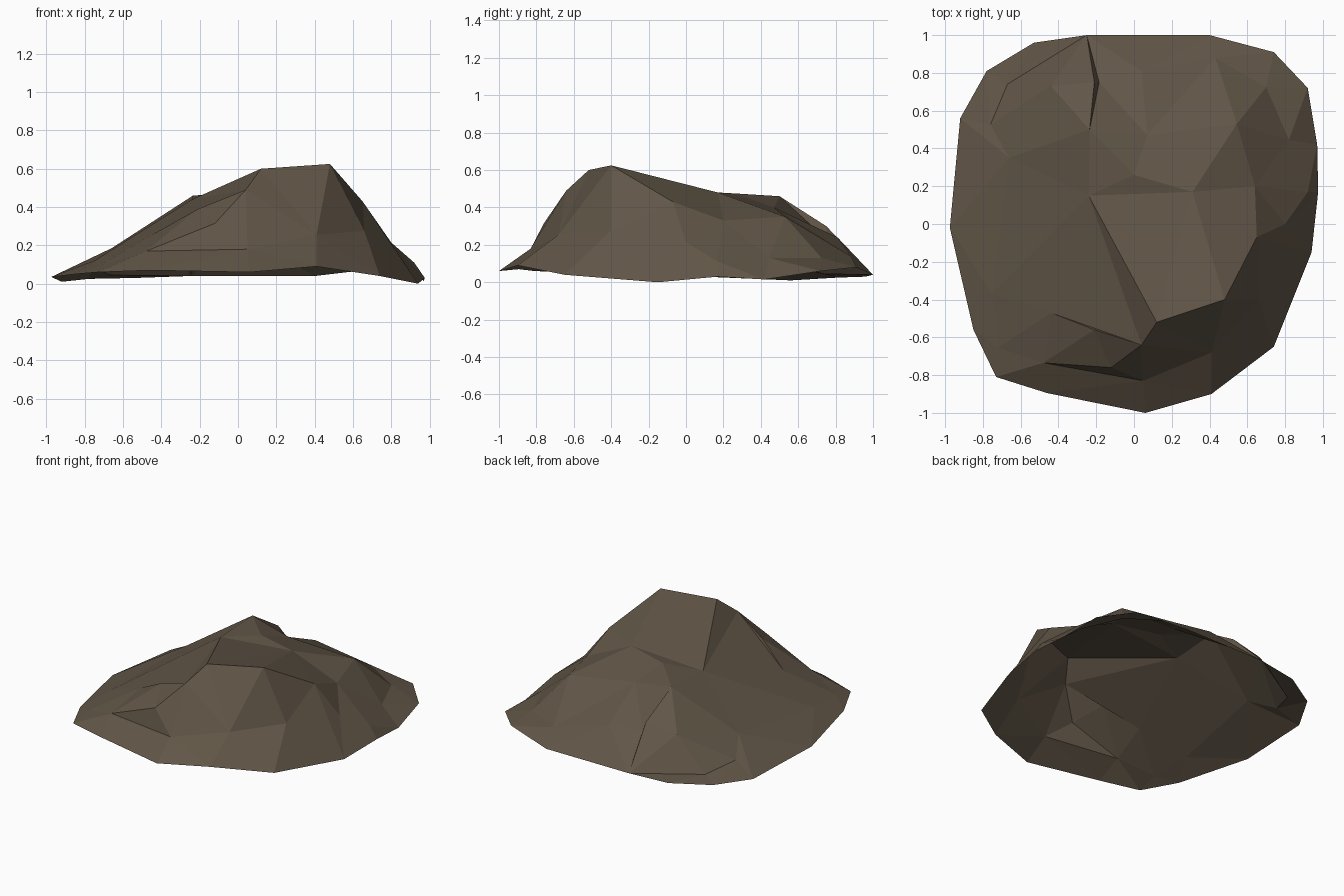
import bpy, bmesh
from itertools import combinations

if "Cube" in bpy.data.objects:
    bpy.data.objects.remove(bpy.data.objects["Cube"])

# Uneven ground outline of the open rock shell, anticlockwise from the front
rim = [(.06, -1, .06), (.41, -.90, .09), (.74, -.65, .04), (.94, -.15, 0),
       (.975, .17, .03), (.97, .42, .015), (.92, .72, .06), (.74, .91, .08),
       (.40, 1, .04), (-.25, 1, .04), (-.53, .96, .03), (-.78, .81, .025),
       (-.92, .56, .01), (-.975, -.02, .035), (-.85, -.56, .05),
       (-.73, -.81, .06), (-.46, -.895, .07)]

# Crest of the front cliff: left foot, up over the two peaks, down to the right
crest = [(-.48, -.735, .17), (-.12, -.76, .315), (.04, -.64, .49), (.12, -.52, .60),
         (.48, -.40, .625), (.65, -.07, .43), (.80, 0, .215), (.92, .17, .11)]

# Foot of the cliff
cliff = [(.05, -.83, .18), (.41, -.68, .255), (.66, -.40, .275)]

# Back shoulder and gully
back = [(.31, .17, .48), (0, .26, .475), (-.24, .15, .44), (-.235, .50, .46),
        (-.21, .75, .30), (.07, .47, .40), (.04, .81, .24), (.43, .88, .14),
        (.545, .53, .35), (.64, .20, .33), (.82, .445, .13), (.70, .725, .13),
        (-.185, .75, .23)]

# Left slope
left = [(-.44, .73, .265), (-.67, .74, .045), (-.76, .525, .09), (-.66, .35, .185),
        (-.75, -.37, .12), (-.72, -.655, .095), (-.21, -.56, .39), (-.44, -.47, .26)]

points = rim + crest + cliff + back + left


def chain(*pts):
    """Consecutive edges through the given points."""
    return list(zip(pts, pts[1:]))


# Creases that must stay as edges
creases = chain(*crest) + chain(crest[1], cliff[0], crest[0])
creases += chain(crest[4], cliff[1], cliff[2], crest[4])
creases += chain(crest[4], back[0], back[2], crest[3])
creases += chain(back[4], back[3], back[12]) + chain(back[3], left[3])
creases += chain(rim[9], left[1])


def turn(a, b, c):
    return (b[0] - a[0]) * (c[1] - a[1]) - (b[1] - a[1]) * (c[0] - a[0])


def circle_is_empty(a, b, c):
    """True if no other point lies in the circle through a, b, c (in plan)."""
    for p in points:
        if p in (a, b, c):
            continue
        (ax, ay), (bx, by), (cx, cy) = [(q[0] - p[0], q[1] - p[1]) for q in (a, b, c)]
        sa, sb, sc = ax * ax + ay * ay, bx * bx + by * by, cx * cx + cy * cy
        if (sa * (bx * cy - cx * by) - sb * (ax * cy - cx * ay)
                + sc * (ax * by - bx * ay)) > 1e-9:
            return False
    return True


def crosses(a, b, c, d):
    return (turn(a, b, c) * turn(a, b, d) < -1e-9
            and turn(c, d, a) * turn(c, d, b) < -1e-9)


# Facets: a plan triangulation of the points
bm = bmesh.new()
vert = {p: bm.verts.new(p) for p in points}
for a, b, c in combinations(points, 3):
    area = turn(a, b, c)
    if abs(area) < 1e-6:
        continue
    if area < 0:
        b, c = c, b
    if circle_is_empty(a, b, c):
        bm.faces.new((vert[a], vert[b], vert[c]))

# Turn facet edges until every crease is an edge
for a, b in creases:
    for _ in range(12):
        if bm.edges.get((vert[a], vert[b])):
            break
        for e in list(bm.edges):
            if not e.is_valid or len(e.link_faces) != 2:
                continue
            c, d = e.verts
            if not crosses(a, b, c.co, d.co):
                continue
            p, q = [next(v for v in f.verts if v not in (c, d)) for f in e.link_faces]
            if crosses(c.co, d.co, p.co, q.co):
                bmesh.utils.edge_rotate(e, True)

bm.normal_update()
for f in bm.faces:
    if f.normal.z < 0:
        f.normal_flip()

mesh = bpy.data.meshes.new("rock_mound")
bm.to_mesh(mesh)
bm.free()
rock = bpy.data.objects.new("rock_mound", mesh)
bpy.context.collection.objects.link(rock)

# One earthy brown
mat = bpy.data.materials.new("brown_rock")
mat.diffuse_color = (0.118, 0.091, 0.062, 1)
mat.use_nodes = True
mat.node_tree.nodes["Principled BSDF"].inputs["Base Color"].default_value = mat.diffuse_color
mesh.materials.append(mat)
